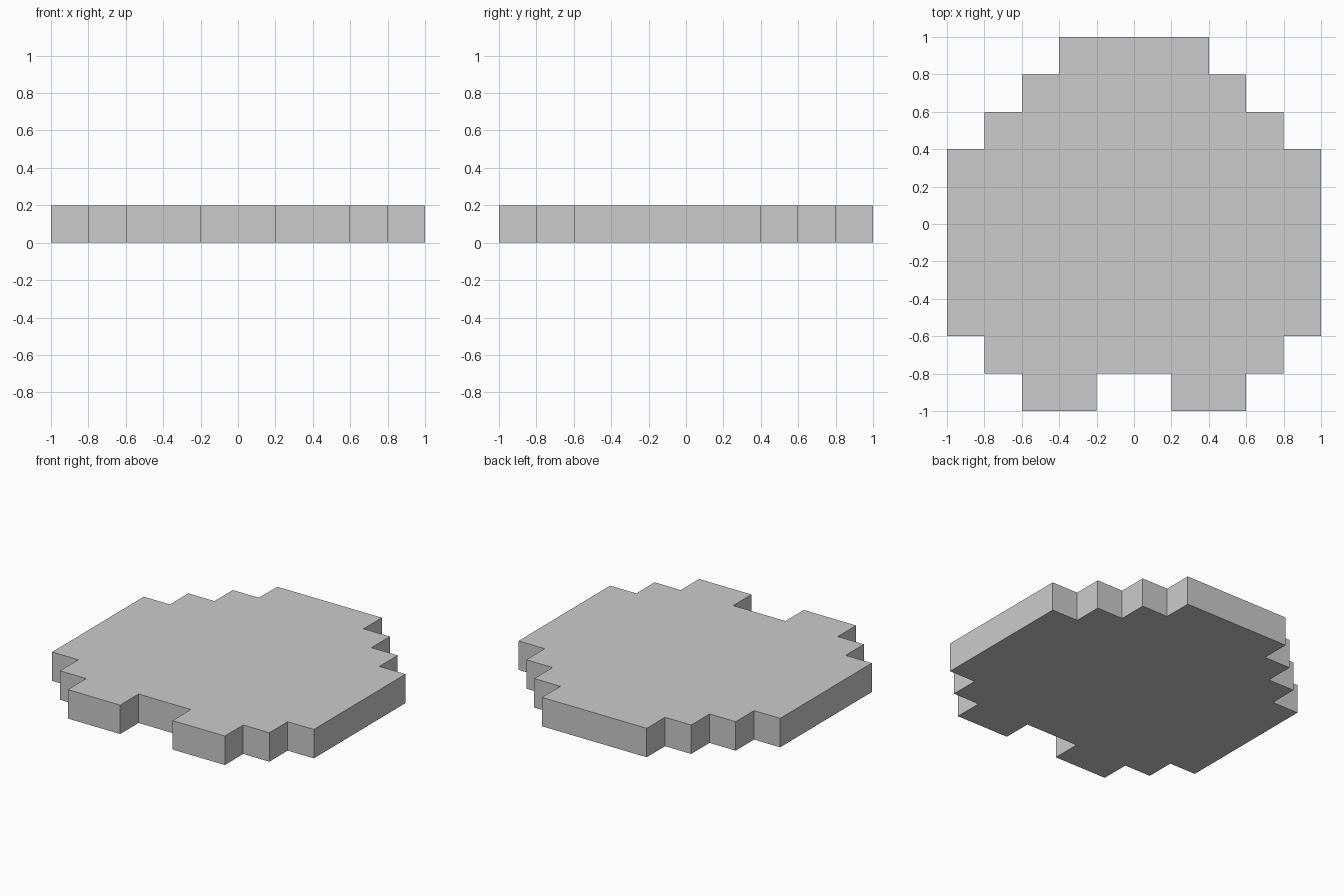
import bpy
import bmesh
from mathutils import Vector

if "Cube" in bpy.data.objects:
    bpy.data.objects.remove(bpy.data.objects["Cube"])

THICKNESS = 0.2

# Right half of the stepped outline, front to back
half = [(0.2, -0.8), (0.2, -1), (0.6, -1), (0.6, -0.8), (0.8, -0.8),
        (0.8, -0.6), (1, -0.6), (1, 0.4), (0.8, 0.4), (0.8, 0.6),
        (0.6, 0.6), (0.6, 0.8), (0.4, 0.8), (0.4, 1)]

# Mirror to the left half to close the loop
outline = half + [(-x, y) for x, y in reversed(half)]

# Extrude the outline into a flat slab
bm = bmesh.new()
base = bm.faces.new([bm.verts.new((x, y, 0)) for x, y in outline])
result = bmesh.ops.extrude_face_region(bm, geom=[base], use_keep_orig=True)
top = [v for v in result["geom"] if isinstance(v, bmesh.types.BMVert)]
bmesh.ops.translate(bm, verts=top, vec=Vector((0, 0, THICKNESS)))
bmesh.ops.recalc_face_normals(bm, faces=bm.faces)

mesh = bpy.data.meshes.new("stepped_slab")
bm.to_mesh(mesh)
bm.free()
slab = bpy.data.objects.new("stepped_slab", mesh)
bpy.context.collection.objects.link(slab)
